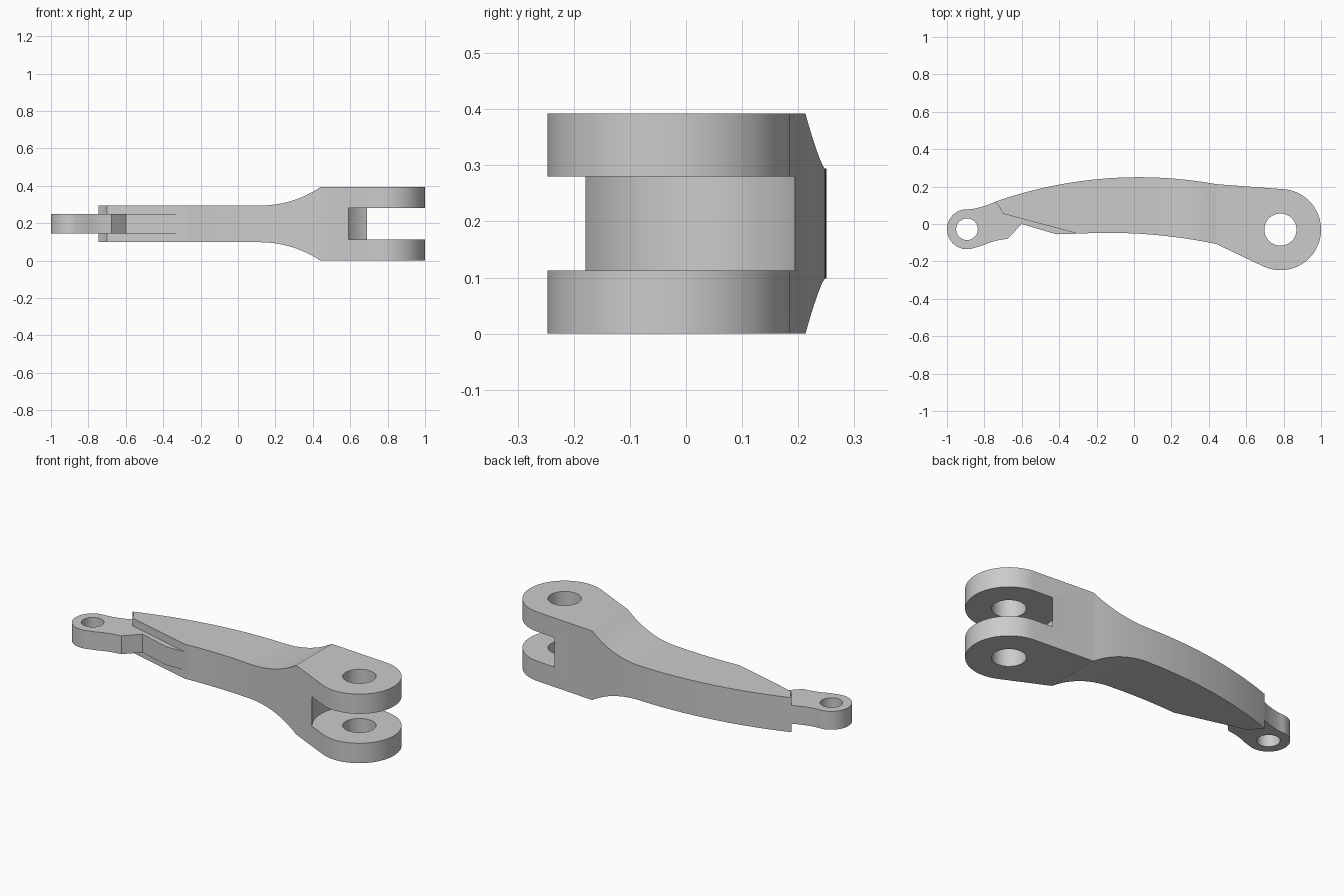
import bpy, bmesh
from math import sin, cos, radians, hypot, atan2, pi
from mathutils import Vector

cube = bpy.data.objects.get("Cube")
if cube:
    bpy.data.objects.remove(cube)

grey = bpy.data.materials.new("plain grey")
grey.use_nodes = True
colour = (0.6, 0.6, 0.6, 1)
grey.diffuse_color = colour
grey.node_tree.nodes["Principled BSDF"].inputs["Base Color"].default_value = colour

MID = 0.196            # height of the symmetry plane
FORK = (0.783, -0.03)  # centre of the fork bore
EYE = (-0.893, -0.028) # centre of the small eye


def arc(c, r, a0, a1, n=24):
    return [(c[0] + r * cos(radians(a0 + (a1 - a0) * i / n)),
             c[1] + r * sin(radians(a0 + (a1 - a0) * i / n))) for i in range(n + 1)]


def arc3(p, q, s, n=20):
    """Shallow arc from p through q to s."""
    (ax, ay), (bx, by), (cx, cy) = p, q, s
    d = 2 * (ax * (by - cy) + bx * (cy - ay) + cx * (ay - by))
    a, b, c = ax * ax + ay * ay, bx * bx + by * by, cx * cx + cy * cy
    o = ((a * (by - cy) + b * (cy - ay) + c * (ay - by)) / d,
         (a * (cx - bx) + b * (ax - cx) + c * (bx - ax)) / d)
    a0, a1 = (atan2(t[1] - o[1], t[0] - o[0]) for t in (p, s))
    sweep = (a1 - a0 + pi) % (2 * pi) - pi
    return arc(o, hypot(ax - o[0], ay - o[1]), a0 * 180 / pi, (a0 + sweep) * 180 / pi, n)


def prism(name, outline, lo, hi, along_y=False):
    """Extrude an outline along z, or a side profile along y."""
    place = (lambda u, v, w: (u, w, v)) if along_y else (lambda u, v, w: (u, v, w))
    bm = bmesh.new()
    face = bm.faces.new([bm.verts.new(place(u, v, lo)) for u, v in outline])
    new = bmesh.ops.extrude_face_region(bm, geom=[face])["geom"]
    shift = Vector(place(0, 0, hi - lo))
    bmesh.ops.translate(bm, verts=[v for v in new if isinstance(v, bmesh.types.BMVert)], vec=shift)
    bmesh.ops.recalc_face_normals(bm, faces=bm.faces)
    mesh = bpy.data.meshes.new(name)
    bm.to_mesh(mesh)
    bm.free()
    mesh.materials.append(grey)
    obj = bpy.data.objects.new(name, mesh)
    bpy.context.collection.objects.link(obj)
    return obj


def combine(target, tool, operation):
    tool.hide_render = True
    mod = target.modifiers.new(operation, "BOOLEAN")
    mod.operation, mod.solver, mod.object = operation, "EXACT", tool
    bpy.context.view_layer.objects.active = target
    bpy.ops.object.modifier_apply(modifier=mod.name)
    bpy.data.objects.remove(tool)


# Thick arm with the round fork end, outlined from above
outline = arc(FORK, 0.217, -115, 83, 48)
outline += arc3((0.44, 0.213), (0, 0.25), (-0.745, 0.118), 32)
outline += [(-0.722, 0.095), (-0.70, 0.055)]
outline += arc3((-0.30, -0.052), (0.07, -0.055), (0.44, -0.107))
arm = prism("lever_arm", outline, -0.1, 0.5)

# Side profile: slim arm flaring through an arc to the fork thickness
upper = [(-1.2, 0.098)] + arc3((0.12, 0.098), (0.285, 0.123), (0.44, 0.196), 16) + [(1.2, 0.196)]
profile = [(x, MID + h) for x, h in upper] + [(x, MID - h) for x, h in reversed(upper)]
combine(arm, prism("side_profile", profile, -0.5, 0.5, True), "INTERSECT")

# Fork slot with a floor concentric to the bore, then the bore
combine(arm, prism("fork_slot", arc(FORK, 0.243, 0, 354, 59), 0.113, 0.28), "DIFFERENCE")
combine(arm, prism("fork_bore", arc(FORK, 0.086, 0, 352.5, 47), -0.1, 0.5), "DIFFERENCE")

# Thin tongue with the small eye, rooted inside the arm
tongue_outline = arc(EYE, 0.107, 85, 290, 36)
tongue_outline += arc3((-0.81, -0.115), (-0.75, -0.093), (-0.677, -0.08), 8)
tongue_outline += [(-0.60, 0.0), (-0.415, -0.055), (-0.30, -0.0515), (-0.25, 0.05), (-0.60, 0.12)]
tongue_outline += arc3((-0.744, 0.1175), (-0.81, 0.093), (-0.86, 0.081), 8)
tongue = prism("eye_tongue", tongue_outline, 0.146, 0.25)
combine(tongue, prism("eye_bore", arc(EYE, 0.058, 0, 350, 35), 0, 0.4), "DIFFERENCE")
combine(arm, tongue, "UNION")

# Smooth arcs, sharp corners
bpy.ops.object.select_all(action="DESELECT")
arm.select_set(True)
bpy.context.view_layer.objects.active = arm
bpy.ops.object.shade_smooth_by_angle(angle=radians(25))
